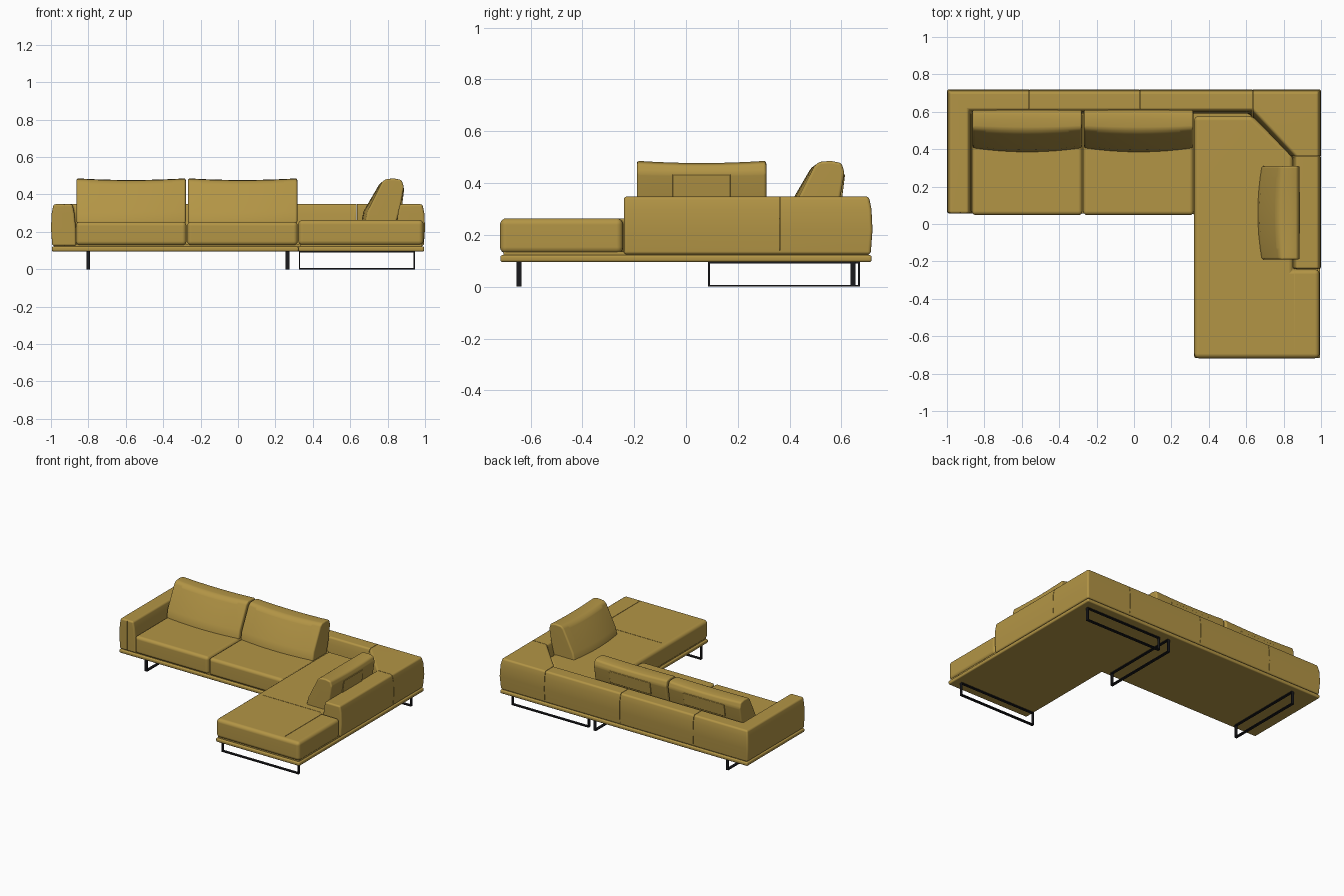
import bpy, bmesh, math
from mathutils import Matrix, Vector

cube = bpy.data.objects.get("Cube")
if cube:
    bpy.data.objects.remove(cube)


def material(name, rgb, rough):
    m = bpy.data.materials.new(name)
    m.use_nodes = True
    m.diffuse_color = (*rgb, 1)
    node = next(n for n in m.node_tree.nodes if n.type == 'BSDF_PRINCIPLED')
    node.inputs["Base Color"].default_value = (*rgb, 1)
    node.inputs["Roughness"].default_value = rough
    return m


GOLD = material("mustard leather", (0.45, 0.30, 0.06), 0.6)
BLACK = material("black metal", (0.01, 0.01, 0.012), 0.5)


def activate(ob):
    bpy.ops.object.select_all(action='DESELECT')
    ob.select_set(True)
    bpy.context.view_layer.objects.active = ob


def loft(name, rings, mat=GOLD, bevel=0.0, segments=4, cuts=()):
    """Skin matching rings of points, round the edges, then cut seam grooves."""
    bm = bmesh.new()
    loops = [[bm.verts.new(p) for p in ring] for ring in rings]
    for a, b in zip(loops, loops[1:]):
        for i in range(len(a)):
            j = (i + 1) % len(a)
            bm.faces.new((a[i], a[j], b[j], b[i]))
    bm.faces.new(loops[0][::-1])
    bm.faces.new(loops[-1])
    bmesh.ops.recalc_face_normals(bm, faces=bm.faces)
    me = bpy.data.meshes.new(name)
    bm.to_mesh(me)
    bm.free()
    me.materials.append(mat)
    ob = bpy.data.objects.new(name, me)
    bpy.context.collection.objects.link(ob)
    activate(ob)
    if bevel:
        mod = ob.modifiers.new("round", 'BEVEL')
        mod.width, mod.segments = bevel, segments
        mod.limit_method, mod.angle_limit = 'ANGLE', math.radians(25)
        bpy.ops.object.modifier_apply(modifier=mod.name)
    for lo, hi in cuts:
        cutter = box("seam_cutter", lo, hi)
        cutter.hide_render = True
        activate(ob)
        mod = ob.modifiers.new("seam", 'BOOLEAN')
        mod.operation, mod.solver, mod.object = 'DIFFERENCE', 'EXACT', cutter
        bpy.ops.object.modifier_apply(modifier=mod.name)
        bpy.data.objects.remove(cutter)
    if bevel:
        bpy.ops.object.shade_smooth_by_angle(angle=math.radians(35))
        ob.modifiers.new("even_shading", 'WEIGHTED_NORMAL').keep_sharp = True
    return ob


def prism(name, outline, z0, z1, **kw):
    return loft(name, [[(x, y, z) for x, y in outline] for z in (z0, z1)], **kw)


def box(name, lo, hi, **kw):
    (x0, y0, z0), (x1, y1, z1) = lo, hi
    return prism(name, [(x0, y0), (x1, y0), (x1, y1), (x0, y1)], z0, z1, **kw)


# Platform under the whole corner sofa, with a recessed shadow line above it
def platform(d):
    return [(-.995 + d, .055 + d), (.322 + d, .055 + d), (.322 + d, -.717 + d),
            (.995 - d, -.717 + d), (.995 - d, .717 - d), (-.995 + d, .717 - d)]


prism("base_platform", platform(0), .095, .122, bevel=.009, segments=3)
prism("base_recess", platform(.012), .118, .135)


# Low wall: left arm, back, angled corner and right arm, slightly bulging
def wall(z, out, inner):
    x, y, i = 1 - out, .72 - out, inner
    pts = [(-x, .057), (-.885 + i, .057), (-.885 + i, .61 - i), (.635 - i, .61 - i),
           (.865 - i, .365 - i), (.865 - i, -.24), (x, -.24), (x, y), (-x, y)]
    return [(px, py, z) for px, py in pts]


G = .0015
back_seams = [((s - G, .5, .14), (s + G, .8, .4)) for s in (-.56, .03, .635)]
loft("arm_and_back_wall",
     [wall(.124, .007, .02), wall(.22, 0, .018), wall(.30, .004, .01), wall(.348, .014, 0)],
     bevel=.012,
     cuts=back_seams + [((.8, .362 - G, .14), (1.1, .362 + G, .4)),
                        ((-.93 - G, 0, .13), (-.93 + G, .062, .345))])

# Two seat cushions
for side, x0 in (("right", -.866), ("left", -.271)):
    box(f"{side}_seat_cushion", (x0, .047, .128), (x0 + .59, .605, .254), bevel=.022)

# Chaise cushion wrapping round the angled corner, with top stitching grooves
chaise = [(.322, -.718), (.992, -.718), (.992, -.243), (.852, -.243),
          (.852, .365), (.632, .578), (.322, .578)]
prism("chaise_cushion", chaise, .128, .264, bevel=.025,
      cuts=[((.36, -.24 - G, .259), (.83, -.24 + G, .3)),
            ((.856 - G, -.69, .259), (.856 + G, -.25, .3))])


def pillow_part(name, profile, half, place, bevel, puff):
    """Sweep a side profile along x; the front swells and the top sags mid-way."""
    rings = []
    for k in range(9):
        u = k / 4 - 1
        mid = (1 - u * u) * puff
        ring = []
        for y, z in profile:
            front = max(0, min(1, (.55 - y) / .1))
            sag = max(0, (z - .42) / .06)
            ring.append(place @ Vector((u * half, y - .022 * mid * front, z - .008 * mid * sag)))
        rings.append(ring)
    return loft(name, rings, bevel=bevel)


PILLOW = [(.405, .245), (.418, .31), (.495, .465), (.515, .483), (.56, .486),
          (.60, .478), (.612, .44), (.595, .34), (.57, .245)]
PANEL = [(.59, .345), (.603, .435), (.614, .433), (.603, .345)]


def pillow(name, half, panel_half, place):
    pillow_part(name, PILLOW, half, place, .011, 1)
    pillow_part(name + "_rear_panel", PANEL, panel_half, place, .003, 0)


# Leaning pillows: two on the sofa, one turned sideways on the chaise
pillow("right_back_pillow", .292, .165, Matrix.Translation((-.571, 0, 0)))
pillow("left_back_pillow", .292, .165, Matrix.Translation((.025, 0, 0)))
pillow("chaise_pillow", .25, .112,
       Matrix.Translation((.275, .06, 0)) @ Matrix.Rotation(-math.pi / 2, 4, 'Z'))


# Sled legs: flat-bar rectangular loops
def sled_leg(name, centre, half, along_y):
    t, w, top = .007, .01, .097
    bars = {"foot": (-half, half, 0, t), "head": (-half, half, top - t, top),
            "post_a": (-half, t - half, t, top - t), "post_b": (half - t, half, t, top - t)}
    cx, cy = centre
    for part, (a, b, z0, z1) in bars.items():
        lo, hi = ((-w, a), (w, b)) if along_y else ((a, -w), (b, w))
        box(f"{name}_{part}", (cx + lo[0], cy + lo[1], z0), (cx + hi[0], cy + hi[1], z1), mat=BLACK)


sled_leg("right_leg", (-.80, .378), .293, True)
sled_leg("middle_leg", (.265, .378), .293, True)
sled_leg("chaise_front_leg", (.635, -.645), .31, False)
sled_leg("chaise_back_leg", (.635, .645), .31, False)
